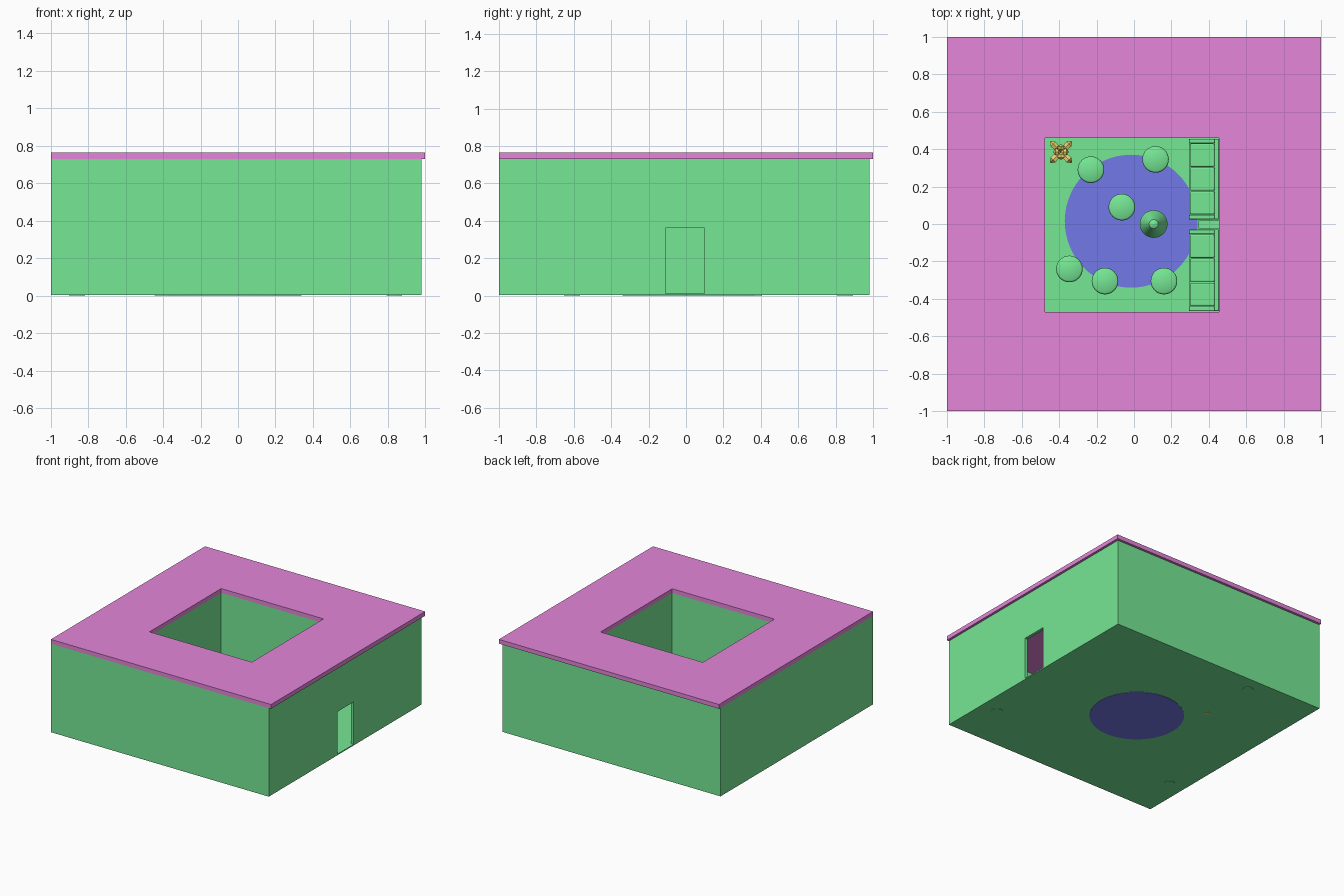
import bpy, bmesh, math
from mathutils import Vector

if "Cube" in bpy.data.objects:
    bpy.data.objects.remove(bpy.data.objects["Cube"])


def material(name, rgb):
    m = bpy.data.materials.new(name)
    m.diffuse_color = (*rgb, 1)
    m.use_nodes = True
    m.node_tree.nodes["Principled BSDF"].inputs["Base Color"].default_value = m.diffuse_color
    return m


GREEN = material("green", (0.18, 0.80, 0.30))
MAGENTA = material("magenta", (0.78, 0.24, 0.70))
BLUE = material("blue", (0.17, 0.19, 0.80))
YELLOW = material("yellow", (0.82, 0.68, 0.15))


def finish(name, bm, mat, bevel=0, smooth=False):
    bmesh.ops.recalc_face_normals(bm, faces=bm.faces)
    me = bpy.data.meshes.new(name)
    bm.to_mesh(me)
    bm.free()
    ob = bpy.data.objects.new(name, me)
    bpy.context.collection.objects.link(ob)
    me.materials.append(mat)
    if bevel:
        b = ob.modifiers.new("bevel", "BEVEL")
        b.width, b.segments, b.limit_method = bevel, 3, "ANGLE"
    if smooth:
        bpy.ops.object.select_all(action="DESELECT")
        ob.select_set(True)
        bpy.context.view_layer.objects.active = ob
        bpy.ops.object.shade_smooth_by_angle(angle=math.radians(40))
    return ob


def box(name, lo, hi, mat=GREEN, bevel=0):
    bm = bmesh.new()
    bmesh.ops.create_cube(bm, size=1)
    lo, hi = Vector(lo), Vector(hi)
    for v in bm.verts:
        v.co = (lo + hi) / 2 + v.co * (hi - lo)
    return finish(name, bm, mat, bevel)


def ring(name, outer, inner, z0, z1, mat):
    """Rectangular frame: outer and inner are (x0, y0, x1, y1)."""
    bm = bmesh.new()
    loops = [[bm.verts.new((x, y, z0)) for x, y in
              ((r[0], r[1]), (r[2], r[1]), (r[2], r[3]), (r[0], r[3]))] for r in (outer, inner)]
    o, i = loops
    faces = [bm.faces.new((o[k], o[(k + 1) % 4], i[(k + 1) % 4], i[k])) for k in range(4)]
    up = bmesh.ops.extrude_face_region(bm, geom=faces, use_keep_orig=True)["geom"]
    for v in up:
        if isinstance(v, bmesh.types.BMVert):
            v.co.z = z1
    return finish(name, bm, mat)


def lathe(name, x, y, profile, mat, n=32):
    """Spin (radius, z) points around a vertical axis."""
    bm = bmesh.new()
    rows = [[bm.verts.new((x + r * math.cos(2 * math.pi * k / n),
                           y + r * math.sin(2 * math.pi * k / n), z)) for k in range(n)]
            for r, z in profile]
    for a, b in zip(rows, rows[1:]):
        for k in range(n):
            bm.faces.new((a[k], a[(k + 1) % n], b[(k + 1) % n], b[k]))
    bm.faces.new(rows[0])
    bm.faces.new(rows[-1])
    return finish(name, bm, mat, smooth=True)


def grow(r, d):
    return (r[0] - d, r[1] - d, r[2] + d, r[3] + d)


FLOOR = 0.012
T = 0.025
OUTER = (-1, -1, 0.98, 0.98)
COURT = (-0.475, -0.47, 0.455, 0.46)

# Shell: floor, outer walls with doorway, courtyard walls, roof
box("floor", (-1, -1, 0.003), (0.98, 0.98, FLOOR))
walls = ring("outer_walls", OUTER, grow(OUTER, -T), FLOOR, 0.73, GREEN)
ring("courtyard_walls", grow(COURT, T), COURT, FLOOR, 0.73, GREEN)
ring("roof", (-1, -1, 1, 1), COURT, 0.73, 0.765, MAGENTA)
cutter = box("doorway_cutter", (0.9, -0.11, -0.05), (1.05, 0.10, 0.36))
cutter.hide_render = True
cutter.hide_viewport = True
cut = walls.modifiers.new("doorway", "BOOLEAN")
cut.operation, cut.solver, cut.object = "DIFFERENCE", "EXACT", cutter

# Round rug
lathe("rug", -0.015, 0.015, [(0.355, 0), (0.355, 0.016)], BLUE, 64)

# Round stools scattered in the courtyard
for x, y in ((-0.23, 0.29), (0.115, 0.345), (-0.065, 0.09),
             (-0.345, -0.24), (-0.155, -0.305), (0.16, -0.305)):
    lathe("stool", x, y, [(0.062, FLOOR), (0.071, 0.02), (0.071, 0.10),
                          (0.068, 0.108), (0.062, 0.112)], GREEN)

# Two three-seat sofas along the right courtyard wall
for y0, y1 in ((0.025, 0.455), (-0.465, -0.03)):
    box("sofa_base", (0.295, y0, FLOOR), (0.43, y1, 0.06))
    box("sofa_back", (0.43, y0, FLOOR), (0.454, y1, 0.19), bevel=0.004)
    for a in (y0, y1 - 0.024):
        box("sofa_arm", (0.295, a, 0.06), (0.43, a + 0.024, 0.13), bevel=0.006)
    step = (y1 - y0 - 0.048) / 3
    for k in range(3):
        a = y0 + 0.024 + k * step
        box("sofa_cushion", (0.298, a + 0.002, 0.06), (0.43, a + step - 0.002, 0.10), bevel=0.008)
box("sofa_side_table", (0.345, -0.024, FLOOR), (0.454, 0.019, 0.12))

# Conical lamp on the rug
lathe("cone_lamp", 0.105, 0.0, [(0.05, FLOOR), (0.05, 0.022), (0.01, 0.028), (0.01, 0.20),
                               (0.074, 0.20), (0.026, 0.32), (0.024, 0.325), (0.002, 0.335)], GREEN)

# Floor lamps in the surrounding rooms
for x, y in ((-0.86, -0.61), (0.835, -0.61), (-0.405, 0.85)):
    lathe("floor_lamp", x, y, [(0.042, 0.0), (0.042, 0.02), (0.008, 0.025), (0.008, 0.32),
                               (0.07, 0.32), (0.04, 0.42)], GREEN)

# Potted plant: stem and two tiers of arching leaves
PX, PY = -0.39, 0.385
lathe("plant_pot", PX, PY, [(0.02, 0.0), (0.03, 0.08), (0.024, 0.08), (0.006, 0.075),
                            (0.006, 0.17)], YELLOW, 16)
for tier, (reach, z, turn) in enumerate(((0.08, 0.15, 0.25), (0.04, 0.18, 0.0))):
    for k in range(4):
        ang = math.pi * (k / 2 + turn)
        c, s = math.cos(ang), math.sin(ang)
        bm = bmesh.new()
        rows = []
        for t, w, h in ((0, 0.006, 0), (0.35, 0.016, 0.025), (0.75, 0.018, 0.03), (1, 0.004, 0.01)):
            rows.append([bm.verts.new((PX + c * reach * t - s * q * w,
                                       PY + s * reach * t + c * q * w,
                                       z + h - abs(q) * 0.006)) for q in (-1, 0, 1)])
        for a, b in zip(rows, rows[1:]):
            for j in range(2):
                bm.faces.new((a[j], a[j + 1], b[j + 1], b[j]))
        leaf = finish("plant_leaf", bm, YELLOW)
        leaf.modifiers.new("thickness", "SOLIDIFY").thickness = 0.003

# Framed pictures set into the inner faces of the outer walls
for x0, x1, z0, z1 in ((-0.30, -0.08, 0.14, 0.33), (0.30, 0.56, 0.30, 0.50)):
    box("front_wall_picture", (x0, -0.99, z0), (x1, -0.965, z1))
box("back_wall_picture", (0.35, 0.945, 0.25), (0.60, 0.97, 0.48))
box("left_wall_picture", (-0.99, 0.44, 0.36), (-0.965, 0.64, 0.60))
box("right_wall_picture", (0.945, 0.50, 0.26), (0.97, 0.70, 0.45))
